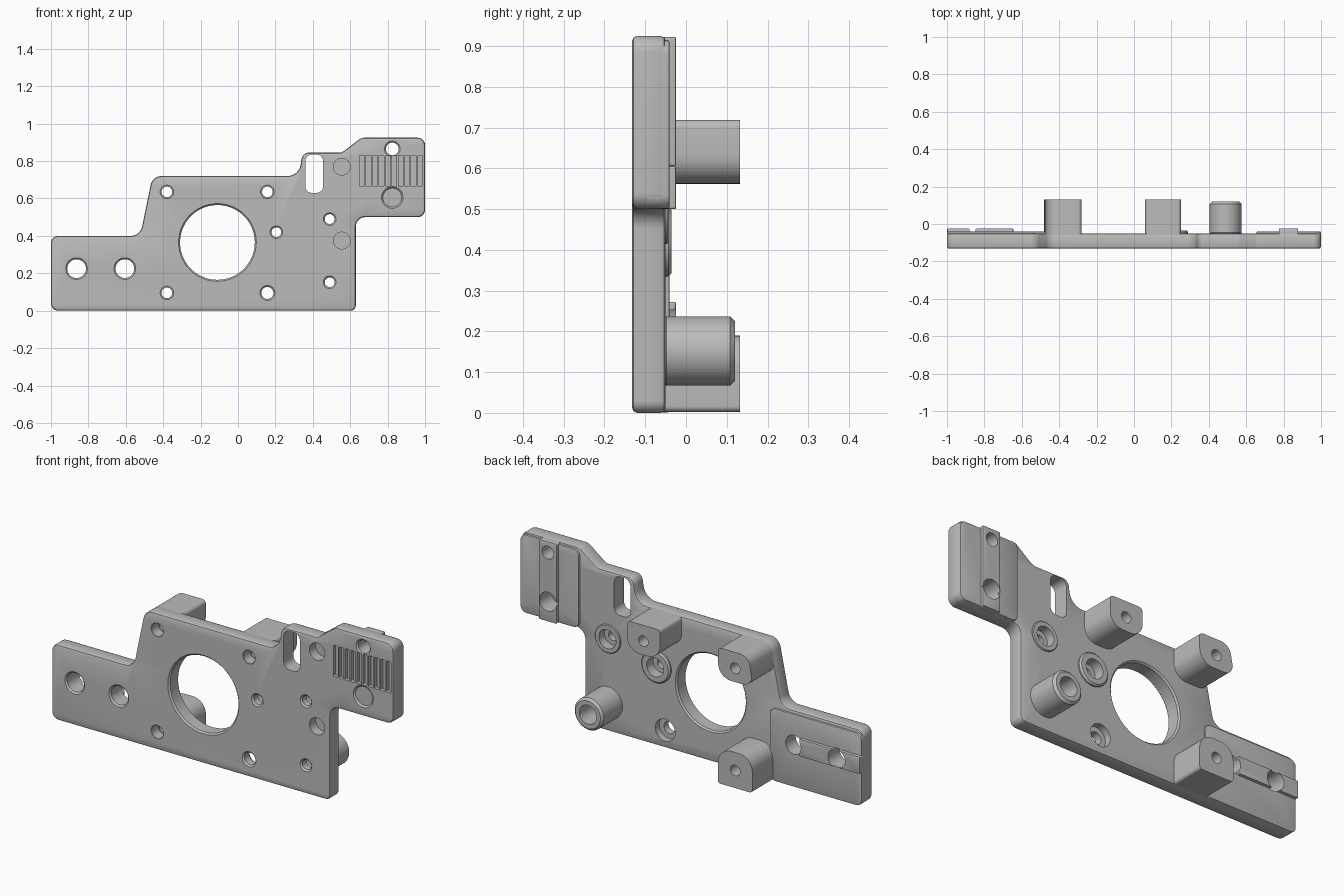
import bpy, bmesh, math
from mathutils import Vector, Matrix

cube = bpy.data.objects.get("Cube")
if cube:
    bpy.data.objects.remove(cube, do_unlink=True)

grey = bpy.data.materials.new("machined grey")
grey.use_nodes = True
grey.diffuse_color = (0.5, 0.5, 0.5, 1)
grey.node_tree.nodes["Principled BSDF"].inputs["Base Color"].default_value = (0.5, 0.5, 0.5, 1)

parts = []


def add(name, bm):
    bmesh.ops.recalc_face_normals(bm, faces=bm.faces)
    mesh = bpy.data.meshes.new(name)
    bm.to_mesh(mesh)
    bm.free()
    mesh.materials.append(grey)
    ob = bpy.data.objects.new(name, mesh)
    bpy.context.collection.objects.link(ob)
    return ob


def activate(ob):
    bpy.ops.object.select_all(action='DESELECT')
    ob.select_set(True)
    bpy.context.view_layer.objects.active = ob


def bevel(ob, width, segments=2):
    mod = ob.modifiers.new("edge", 'BEVEL')
    mod.width, mod.segments = width, segments
    mod.limit_method, mod.angle_limit = 'ANGLE', math.radians(60)
    activate(ob)
    bpy.ops.object.modifier_apply(modifier=mod.name)


def fillet(corners, steps=8):
    """Round each (x, z, radius) corner of a polygon."""
    out = []
    for i, (x, z, r) in enumerate(corners):
        p = Vector((x, z))
        a = (Vector(corners[i - 1][:2]) - p).normalized()
        b = (Vector(corners[(i + 1) % len(corners)][:2]) - p).normalized()
        half = a.angle(b) / 2
        reach = r / math.tan(half)
        centre = p + (a + b).normalized() * (r / math.sin(half))
        start, end = p + a * reach - centre, p + b * reach - centre
        sweep = math.pi - 2 * half
        for k in range(steps + 1):
            t = k / steps
            v = start * math.sin((1 - t) * sweep) + end * math.sin(t * sweep)
            out.append(centre + v / math.sin(sweep))
    return out


def prism(name, corners, y0, y1, edge=0):
    bm = bmesh.new()
    face = bm.faces.new([bm.verts.new((p.x, y0, p.y)) for p in fillet(corners)])
    ext = bmesh.ops.extrude_face_region(bm, geom=[face])["geom"]
    bmesh.ops.translate(bm, vec=(0, y1 - y0, 0),
                        verts=[e for e in ext if isinstance(e, bmesh.types.BMVert)])
    ob = add(name, bm)
    if edge:
        bevel(ob, edge)
    return ob


def rect(x0, x1, z0, z1, low, high=None):
    high = low if high is None else high
    return [(x0, z0, low), (x1, z0, low), (x1, z1, high), (x0, z1, high)]


def disc(name, x, z, r, y0, y1, r_back=None, edge=0):
    bm = bmesh.new()
    place = Matrix.Translation((x, (y0 + y1) / 2, z)) @ Matrix.Rotation(-math.pi / 2, 4, 'X')
    bmesh.ops.create_cone(bm, cap_ends=True, segments=48, radius1=r,
                          radius2=r_back or r, depth=y1 - y0, matrix=place)
    ob = add(name, bm)
    if edge:
        bevel(ob, edge, 1)
    return ob


def cut(cutter, *targets):
    for ob in targets:
        mod = ob.modifiers.new("cut", 'BOOLEAN')
        mod.operation, mod.solver, mod.object = 'DIFFERENCE', 'EXACT', cutter
        activate(ob)
        bpy.ops.object.modifier_apply(modifier=mod.name)
    bpy.data.objects.remove(cutter, do_unlink=True)


FRONT, BACK, END = -0.132, -0.05, 0.132

# Main plate
plate = prism("main_plate", [
    (-1, 0, .04), (.63, 0, .03), (.63, .5, .05), (1, .5, .04), (1, .925, .04),
    (.66, .925, .05), (.555, .845, .05), (.345, .845, .04), (.325, .72, .07),
    (-.457, .72, .06), (-.523, .4, .06), (-1, .4, .04)], FRONT, BACK, .012)

# Raised pads and their locating rails
arm_pad = prism("arm_pad", rect(-.999, -.46, .001, .385, .035), -.1, -.04, .006)
upper_pad = prism("upper_pad", rect(.655, .999, .501, .915, .035), -.1, -.04, .006)
arm_rails = [prism("arm_rail", rect(a, b, .18, .272, .006), -.07, -.024, .004)
             for a, b in ((-.999, -.863), (-.863, -.645))]
upper_rails = [prism("upper_rail", rect(.775, .878, a, b, .006), -.07, -.024, .004)
               for a, b in ((.5, .605), (.605, .922))]

# Mounting bosses
boss_a = prism("corner_boss", [(-.486, .562, .05), (-.28, .562, .075),
                               (-.28, .719, .02), (-.457, .719, .058)], -.06, END)
boss_b = prism("middle_boss", rect(.06, .252, .562, .719, .07, .02), -.06, END)
boss_c = prism("lower_boss", rect(-.48, -.28, .002, .19, .015, .075), -.06, END)

# Standoff and washer seats
standoff = disc("standoff", .49, .152, .085, -.06, .12, edge=.012)
seat_a = disc("inner_seat", .205, .42, .085, -.06, -.035, edge=.008)
seat_b = disc("outer_seat", .49, .49, .075, -.06, -.043, edge=.004)
parts = [plate, arm_pad, upper_pad, boss_a, boss_b, boss_c, standoff, seat_a, seat_b]
parts += arm_rails + upper_rails


def hole(x, z, r, *targets):
    cut(disc("hole", x, z, r, -.3, .3), *targets)
    cut(disc("countersink", x, z, r + .018, FRONT - .01, FRONT + .008, r), plate)


# Large bore
hole(-.11, .365, .2, plate)
cut(disc("bore_edge", -.11, .365, .2, BACK - .008, BACK + .01, .218), plate)

# Boss screw holes, wider at the front
for x, z, boss in ((-.38, .635, boss_a), (.157, .635, boss_b), (-.38, .095, boss_c)):
    hole(x, z, .028, plate, boss)
    cut(disc("front_bore", x, z, .034, -.2, -.075), plate)
hole(.157, .095, .032, plate)
cut(disc("back_bore", .157, .095, .058, -.085, 0), plate)

# Dowel holes through the seats and standoff
for x, z, part in ((.49, .152, standoff), (.205, .42, seat_a), (.49, .49, seat_b)):
    hole(x, z, .026, plate, part)
    cut(disc("back_bore", x, z, .05, -.09, .3), plate, part)

# Pad holes
hole(-.863, .225, .05, plate, arm_pad, *arm_rails)
hole(-.605, .225, .05, plate, arm_pad, arm_rails[1])
hole(.825, .605, .05, plate, upper_pad, *upper_rails)
hole(.825, .865, .034, plate, upper_pad, upper_rails[1])

# Blind front pockets
for z in (.77, .375):
    cut(disc("pocket", .555, z, .045, -.2, -.08), plate)

# Slot window
cut(prism("slot", rect(.36, .455, .63, .835, .035), -.3, .3), plate)

# Row of scale grooves
for i in range(10):
    x = .65 + i * .0345
    cut(prism("groove", rect(x, x + .026, .665, .83, .004), -.2, -.112), plate)

for ob in parts:
    activate(ob)
    bpy.ops.object.shade_smooth_by_angle(angle=math.radians(30))
